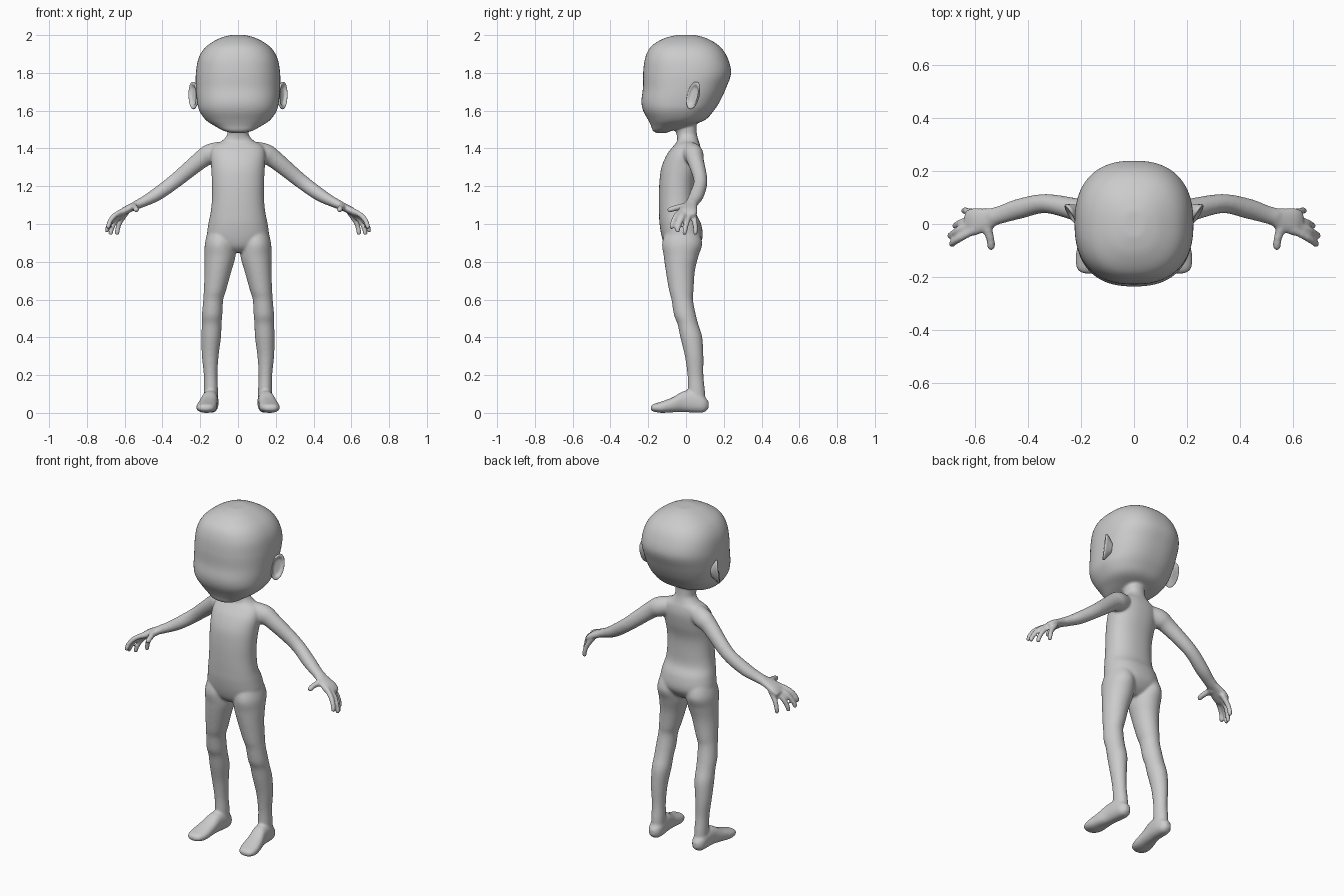
import bpy, bmesh, math
from mathutils import Vector

X, Y, Z = Vector((1, 0, 0)), Vector((0, 1, 0)), Vector((0, 0, 1))


def densify(rows, steps=5):
    """Catmull-Rom interpolation of (x, y, z, a, b) rows."""
    out = []
    for i in range(len(rows) - 1):
        p0, p1 = rows[max(i - 1, 0)], rows[i]
        p2, p3 = rows[i + 1], rows[min(i + 2, len(rows) - 1)]
        for k in range(steps):
            t = k / steps
            out.append([0.5 * (2 * q1 + (q2 - q0) * t + (2 * q0 - 5 * q1 + 4 * q2 - q3) * t * t
                               + (3 * q1 - q0 - 3 * q2 + q3) * t ** 3)
                        for q0, q1, q2, q3 in zip(p0, p1, p2, p3)])
    return out + [list(rows[-1])]


def loft(bm, rows, ref=X, axis=None, n=2.0, side=1, segs=32):
    """Closed skin over superellipse rings; rings face `axis` or follow the path."""
    rows = densify(rows)
    pts = [Vector(r[:3]) for r in rows]
    rings = []
    for i, r in enumerate(rows):
        t = (axis or (pts[min(i + 1, len(pts) - 1)] - pts[max(i - 1, 0)])).normalized()
        u = (ref - t * ref.dot(t)).normalized()
        v = t.cross(u)
        ring = []
        for k in range(segs):
            c, s = math.cos(math.tau * k / segs), math.sin(math.tau * k / segs)
            p = (pts[i] + u * max(r[3], .002) * math.copysign(abs(c) ** (2 / n), c)
                 + v * max(r[4], .002) * math.copysign(abs(s) ** (2 / n), s))
            ring.append(bm.verts.new((p.x * side, p.y, p.z)))
        rings.append(ring)
    for a, b in zip(rings, rings[1:]):
        for k in range(segs):
            j = (k + 1) % segs
            bm.faces.new((a[k], a[j], b[j], b[k]))
    bm.faces.new(rings[0])
    bm.faces.new(rings[-1])


def tube(bm, path, radii, ref, side):
    """Round tube with a rounded tip."""
    rows = [(*p, r, r) for p, r in zip(path, radii)]
    tip, d = Vector(path[-1]), (Vector(path[-1]) - Vector(path[-2])).normalized()
    r = radii[-1]
    rows += [(*(tip + d * r * .7), r * .7, r * .7), (*(tip + d * r), r * .2, r * .2)]
    loft(bm, rows, ref, side=side, segs=16)


def finish(bm, name):
    bmesh.ops.recalc_face_normals(bm, faces=bm.faces)
    for f in bm.faces:
        f.smooth = True
    mesh = bpy.data.meshes.new(name)
    bm.to_mesh(mesh)
    bm.free()
    ob = bpy.data.objects.new(name, mesh)
    bpy.context.collection.objects.link(ob)
    return ob


body = bmesh.new()

# Head
loft(body, [(0, -.13, 1.482, .03, .025), (0, -.125, 1.493, .075, .05), (0, -.085, 1.52, .125, .10),
            (0, -.05, 1.55, .17, .15), (0, -.04, 1.60, .205, .187), (0, -.028, 1.65, .217, .208),
            (0, -.008, 1.72, .223, .220), (0, .006, 1.80, .223, .233), (0, .002, 1.88, .208, .218),
            (0, -.003, 1.94, .168, .182), (0, -.003, 1.982, .10, .115), (0, 0, 2.0, .04, .05)],
     axis=Z, n=2.4, segs=64)

# Torso and neck
loft(body, [(0, -.03, .85, .06, .05), (0, -.025, .88, .13, .085), (0, -.02, .93, .163, .108),
            (0, -.03, 1.0, .157, .11), (0, -.045, 1.06, .145, .098), (0, -.048, 1.13, .138, .096),
            (0, -.045, 1.22, .138, .096), (0, -.03, 1.30, .142, .10), (0, -.01, 1.37, .145, .09),
            (0, .005, 1.415, .13, .07), (0, .01, 1.44, .085, .057), (0, .005, 1.47, .058, .054),
            (0, 0, 1.50, .056, .056), (0, 0, 1.56, .056, .056)],
     axis=Z, n=2.25, segs=48)

for s in (1, -1):
    # Leg
    loft(body, [(.085, -.02, .98, .07, .08), (.095, -.02, .90, .08, .106), (.095, -.026, .83, .082, .092),
                (.106, -.03, .75, .071, .077), (.122, -.025, .65, .059, .065), (.131, -.02, .60, .053, .057),
                (.137, -.006, .52, .054, .058), (.139, .01, .47, .052, .055), (.142, .028, .40, .052, .058),
                (.147, .043, .30, .044, .049), (.145, .05, .20, .036, .042), (.143, .055, .12, .037, .045),
                (.143, .06, .05, .036, .045)], axis=Z, side=s)
    # Foot
    loft(body, [(.172, -.187, .025, .018, .01), (.171, -.172, .027, .042, .02), (.167, -.13, .03, .054, .03),
                (.16, -.07, .043, .05, .04), (.15, -.01, .06, .043, .056), (.145, .05, .057, .042, .056),
                (.144, .095, .045, .036, .042), (.144, .12, .042, .015, .018)],
         axis=Y, n=2.4, side=s)
    # Arm
    loft(body, [(.09, .02, 1.385, .05, .052), (.15, .04, 1.368, .052, .055), (.20, .05, 1.337, .044, .047),
                (.33, .077, 1.23, .036, .039), (.43, .058, 1.157, .038, .035), (.50, .036, 1.118, .034, .027),
                (.54, .025, 1.10, .034, .024)], ref=Y, side=s)
    # Palm
    loft(body, [(.51, .032, 1.112, .03, .022), (.56, .018, 1.09, .042, .021), (.605, .008, 1.066, .052, .02),
                (.632, .003, 1.046, .045, .014)], ref=Y, n=2.3, side=s)
    # Fingers and thumb
    for path in ([(.60, -.022, 1.075), (.65, -.05, 1.047), (.677, -.067, 1.015), (.687, -.076, .985)],
                 [(.60, 0, 1.07), (.655, -.02, 1.035), (.683, -.037, .995), (.694, -.045, .965)],
                 [(.60, .02, 1.065), (.645, .008, 1.02), (.667, -.003, .98), (.674, -.008, .952)],
                 [(.59, .042, 1.06), (.622, .046, 1.015), (.636, .05, .98), (.640, .05, .952)]):
        tube(body, path, (.015, .0145, .0135, .0125), Y, s)
    tube(body, [(.55, .01, 1.09), (.55, -.025, 1.09), (.541, -.06, 1.083), (.539, -.085, 1.075)],
         (.022, .018, .0155, .015), X, s)

    # Ear with a hollow bowl
    ear = bmesh.new()
    normal, centre = Vector((.8, -.55, .1)).normalized(), Vector((.235, .04, 1.68))
    loft(ear, [(*(centre + normal * d), .074 * k, .037 * k)
               for d, k in ((-.035, .35), (-.014, .75), (0, 1), (.008, .95), (.006, .78), (-.004, .55), (-.006, .1))],
         ref=Vector((0, .3, 1)), axis=normal, n=2.1, side=s)
    finish(ear, "left_ear" if s > 0 else "right_ear")

# Fuse head, torso and limbs into one smooth skin
skin = finish(body, "body")
fuse = skin.modifiers.new("fuse", 'REMESH')
fuse.mode = 'VOXEL'
fuse.voxel_size = .007
fuse.use_smooth_shade = True
soften = skin.modifiers.new("soften", 'SMOOTH')
soften.factor = .5
soften.iterations = 6
